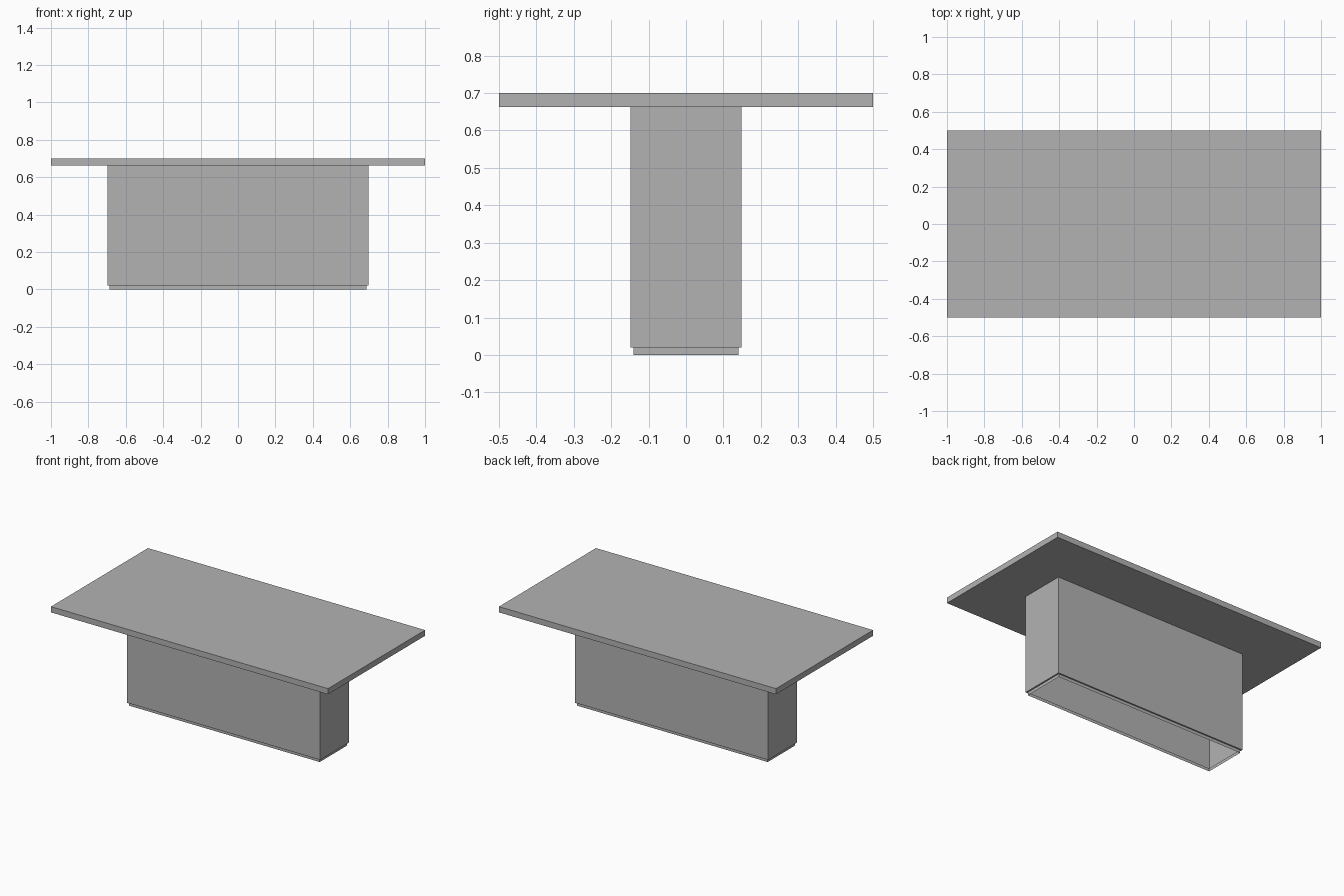
import bpy, bmesh

cube = bpy.data.objects.get("Cube")
if cube:
    bpy.data.objects.remove(cube, do_unlink=True)

grey = bpy.data.materials.new("plain grey")
grey.use_nodes = True
colour = (0.45, 0.45, 0.45, 1)
grey.diffuse_color = colour
grey.node_tree.nodes["Principled BSDF"].inputs["Base Color"].default_value = colour


def finish(name, bm):
    mesh = bpy.data.meshes.new(name)
    bm.to_mesh(mesh)
    bm.free()
    mesh.materials.append(grey)
    obj = bpy.data.objects.new(name, mesh)
    bpy.context.collection.objects.link(obj)


def shell(name, sections):
    """Open rectangular tube through (half_x, half_y, z) sections."""
    bm = bmesh.new()
    rings = [[bm.verts.new((sx * hx, sy * hy, z))
              for sx, sy in ((-1, -1), (1, -1), (1, 1), (-1, 1))]
             for hx, hy, z in sections]
    for low, high in zip(rings, rings[1:]):
        for i in range(4):
            j = (i + 1) % 4
            bm.faces.new((low[i], low[j], high[j], high[i]))
    return finish(name, bm)


# Table top slab
TOP, UNDER = 0.70, 0.6625
bm = bmesh.new()
bmesh.ops.create_cube(bm, size=1)
bmesh.ops.scale(bm, vec=(2, 1, TOP - UNDER), verts=bm.verts)
bmesh.ops.translate(bm, vec=(0, 0, (TOP + UNDER) / 2), verts=bm.verts)
finish("table_top", bm)

# Hollow pedestal with a recessed plinth, open underneath
shell("pedestal", [(0.688, 0.14, 0), (0.688, 0.14, 0.02),
                   (0.698, 0.149, 0.02), (0.698, 0.149, UNDER)])
